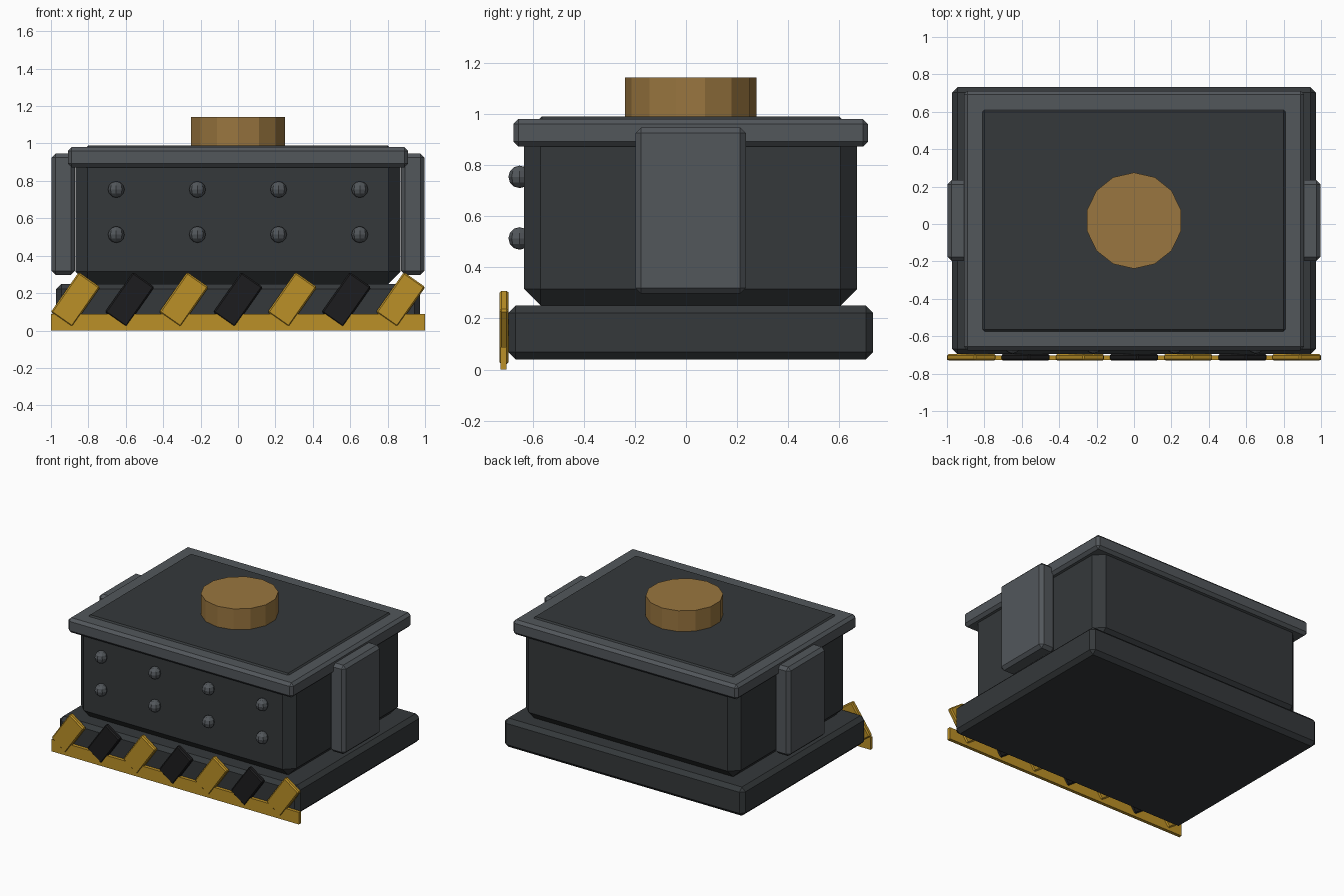
import bpy, bmesh
from math import radians
from mathutils import Matrix

if "Cube" in bpy.data.objects:
    bpy.data.objects.remove(bpy.data.objects["Cube"])


def material(name, rgb):
    m = bpy.data.materials.new(name)
    m.diffuse_color = (*rgb, 1)
    m.use_nodes = True
    m.node_tree.nodes["Principled BSDF"].inputs["Base Color"].default_value = m.diffuse_color
    return m


DARK = material("dark_metal", (0.035, 0.04, 0.043))
STEEL = material("steel", (0.085, 0.095, 0.105))
BLACK = material("black_paint", (0.012, 0.012, 0.013))
YELLOW = material("yellow_paint", (0.5, 0.28, 0.02))
BRASS = material("brass", (0.32, 0.18, 0.05))


def finish(name, bm, mat, loc=(0, 0, 0), rot_y=0.0):
    me = bpy.data.meshes.new(name)
    bm.to_mesh(me)
    bm.free()
    me.materials.append(mat)
    ob = bpy.data.objects.new(name, me)
    ob.location = loc
    ob.rotation_euler.y = rot_y
    bpy.context.collection.objects.link(ob)
    return ob


def box(name, loc, size, mat, bevel=0.0, rot_y=0.0):
    """Box with single-segment chamfered edges."""
    bm = bmesh.new()
    bmesh.ops.create_cube(bm, size=1, matrix=Matrix.Diagonal((*size, 1)))
    if bevel:
        bmesh.ops.bevel(bm, geom=bm.edges[:], offset=bevel, segments=1,
                        profile=0.5, affect='EDGES')
    return finish(name, bm, mat, loc, rot_y)


CY = 0.018  # centre line of the machine body

# Housing stack: plinth, body, lid and inset top panel
box("base_plinth", (0, CY, 0.145), (1.945, 1.427, 0.21), DARK, 0.028)
box("main_body", (0, CY, 0.595), (1.74, 1.303, 0.69), DARK, 0.065)
box("lid", (0, CY, 0.926), (1.82, 1.388, 0.108), STEEL, 0.02)
box("top_panel", (0, CY, 0.965), (1.62, 1.184, 0.05), DARK, 0.01)

# Side pads
for side, sx in (("left", -1), ("right", 1)):
    box(f"{side}_side_pad", (sx * 0.934, CY, 0.622), (0.125, 0.432, 0.65), STEEL, 0.022)

# Round cap on top, 14 sided
bm = bmesh.new()
bmesh.ops.create_cone(bm, cap_ends=True, segments=14, radius1=0.257, radius2=0.257, depth=0.18)
finish("top_cap", bm, BRASS, (0, CY, 1.052))

# Two rows of front rivets
for row, z in enumerate((0.513, 0.754)):
    for col in range(4):
        bm = bmesh.new()
        bmesh.ops.create_uvsphere(bm, u_segments=8, v_segments=6, radius=0.044)
        finish(f"rivet_{row}_{col}", bm, STEEL, (-0.651 + 0.434 * col, -0.651, z))

# Hazard strip and slanted stripes along the front foot
box("hazard_strip", (0, -0.714, 0.044), (2.0, 0.024, 0.088), YELLOW)
for i in range(7):
    box(f"hazard_stripe_{i}", (-0.869 + 0.2897 * i, -0.712, 0.165), (0.14, 0.036, 0.262),
        BLACK if i % 2 else YELLOW, 0.008, radians(35))
